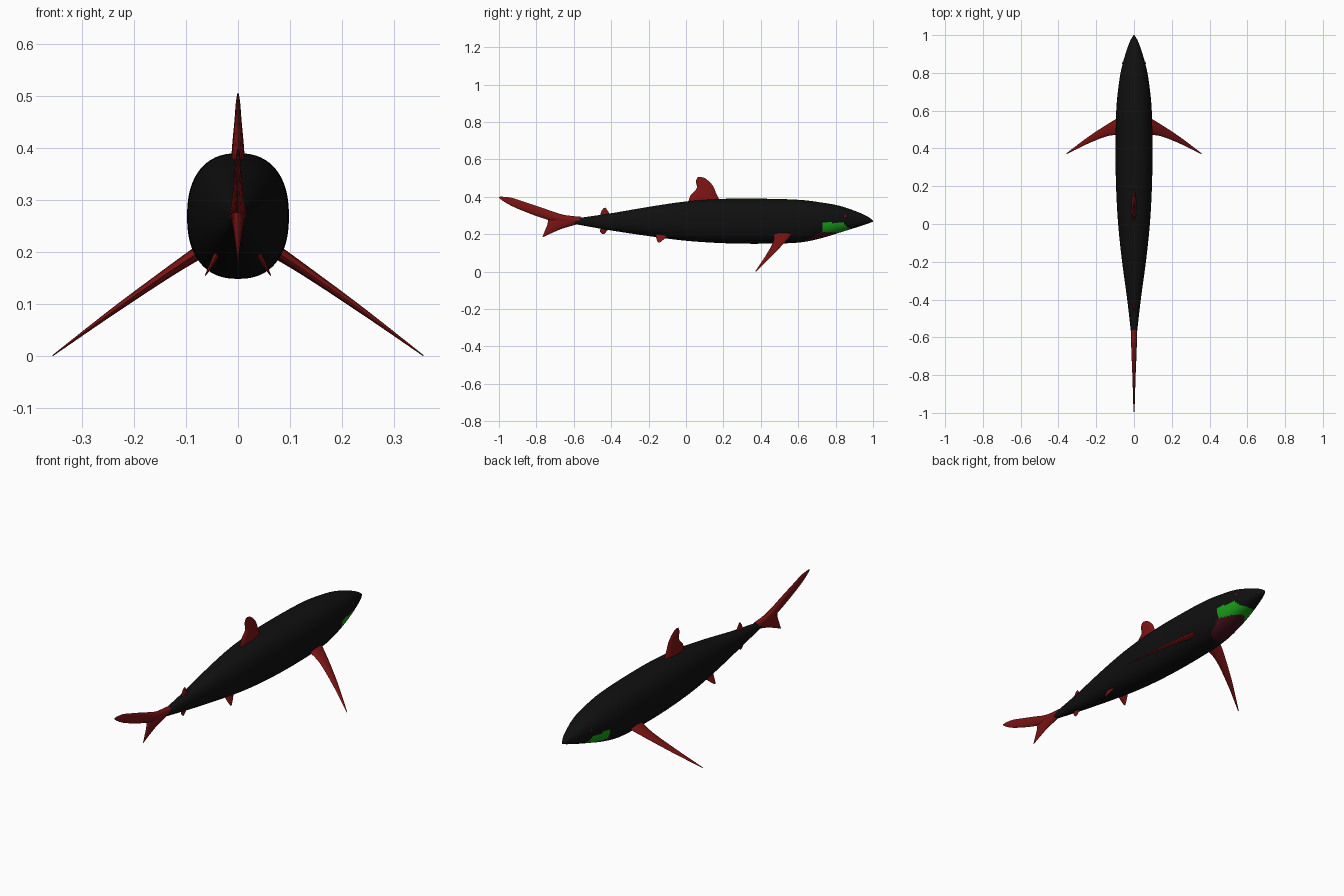
import bpy, bmesh, math
from mathutils import Vector

cube = bpy.data.objects.get("Cube")
if cube:
    bpy.data.objects.remove(cube, do_unlink=True)


def material(name, rgb):
    m = bpy.data.materials.new(name)
    m.use_nodes = True
    m.diffuse_color = (*rgb, 1)
    m.node_tree.nodes["Principled BSDF"].inputs["Base Color"].default_value = (*rgb, 1)
    return m


black = material("black_skin", (.005, .005, .005))
red = material("dark_red_fin", (.2, .007, .007))
maroon = material("maroon_mouth", (.06, .006, .01))
green = material("green_lip", (.01, .35, .01))


def finish(bm, name, mats, angle=40):
    bmesh.ops.recalc_face_normals(bm, faces=bm.faces)
    mesh = bpy.data.meshes.new(name)
    bm.to_mesh(mesh)
    bm.free()
    for m in mats:
        mesh.materials.append(m)
    obj = bpy.data.objects.new(name, mesh)
    bpy.context.collection.objects.link(obj)
    bpy.ops.object.select_all(action="DESELECT")
    obj.select_set(True)
    bpy.context.view_layer.objects.active = obj
    bpy.ops.object.shade_smooth_by_angle(angle=math.radians(angle))
    return obj


def loft(rings):
    """Skin a row of closed rings and cap both ends."""
    bm = bmesh.new()
    rows = [[bm.verts.new(p) for p in ring] for ring in rings]
    count = len(rows[0])
    for a, b in zip(rows, rows[1:]):
        for i in range(count):
            j = (i + 1) % count
            bm.faces.new((a[i], a[j], b[j], b[i]))
    bm.faces.new(rows[0])
    bm.faces.new(rows[-1])
    return bm


def spline(points, steps):
    """Smooth curve through points of any dimension."""
    pts = [points[0], *points, points[-1]]
    out = []
    for a, b, c, d in zip(pts, pts[1:], pts[2:], pts[3:]):
        for s in range(steps):
            t = s / steps
            out.append([q + t / 2 * (r - p + t * (2*p - 5*q + 4*r - u + t * (3*(q - r) + u - p)))
                        for p, q, r, u in zip(a, b, c, d)])
    return out + [list(points[-1])]


# Body: y, top, bottom, half width
stations = [
    (-.6, .283, .255, .013), (-.4, .312, .22, .036), (-.2, .346, .19, .063),
    (0, .375, .165, .084), (.2, .389, .152, .095), (.4, .39, .149, .098),
    (.6, .384, .155, .094), (.72, .37, .178, .083), (.82, .352, .208, .067),
    (.91, .322, .236, .042), (.97, .295, .256, .02), (1, .273, .267, .002)]


def body_ring(y, top, bottom, width, sides=64):
    ring = []
    for i in range(sides):
        a = math.tau * i / sides
        c, s = math.cos(a), math.sin(a)
        x = width * math.copysign(abs(c) ** .85, c)
        z = (top + bottom) / 2 + (top - bottom) / 2 * math.copysign(abs(s) ** .85, s)
        ring.append((x, y, z))
    return ring


bm = loft([body_ring(*s) for s in spline(stations, 12)])
# Mouth colours: a curved lip around the snout, with the jaw behind it
for f in bm.faces:
    x, y, z = f.calc_center_median()
    inner, outer = .83 - 22 * x * x, .885 - 12 * x * x
    if z < .262 and y > .725 and inner < y < outer:
        f.material_index = 2
    elif z < .225 and y <= inner and ((y - .75) / .13) ** 2 + (x / .07) ** 2 < 1:
        f.material_index = 1
finish(bm, "body", [black, maroon, green])


def fin(name, sections, normal=(1, 0, 0), mirror=False):
    """Blade with a lens section; each row holds front edge, back edge, half thickness."""
    n = Vector(normal).normalized()
    flat = [(*a, *b, h) for a, b, h in sections]
    for side in ((1, -1) if mirror else (1,)):
        rings = []
        for row in spline(flat, 5):
            front, back, h = Vector(row[:3]), Vector(row[3:6]), row[6]
            ring = []
            for i in range(12):
                a = math.tau * i / 12
                p = front.lerp(back, (1 - math.cos(a)) / 2) + n * h * math.sin(a)
                ring.append((p.x * side, p.y, p.z))
            rings.append(ring)
        label = ("left_" if side > 0 else "right_") + name if mirror else name
        finish(loft(rings), label, [red])


def upright(rows):
    """Rows of front y, front z, back y, back z, half thickness on the centre line."""
    return [((0, a, b), (0, c, d), h) for a, b, c, d, h in rows]


fin("dorsal_fin", upright([
    (.19, .365, .01, .365, .014), (.165, .41, .025, .408, .011),
    (.143, .46, .057, .445, .007), (.105, .497, .053, .482, .004),
    (.075, .507, .062, .505, .001)]))

fin("tail_upper_lobe", upright([
    (-.56, .293, -.58, .255, .016), (-.66, .305, -.69, .265, .014),
    (-.78, .345, -.755, .282, .01), (-.87, .375, -.835, .31, .007),
    (-.93, .394, -.92, .345, .005), (-.975, .4, -.97, .372, .003),
    (-1, .4, -.998, .392, .001)]))

fin("tail_lower_lobe", upright([
    (-.575, .255, -.62, .295, .015), (-.66, .23, -.725, .285, .011),
    (-.72, .205, -.742, .248, .006), (-.768, .183, -.766, .19, .001)]))

fin("rear_dorsal_fin", upright([
    (-.405, .3, -.455, .295, .008), (-.415, .32, -.455, .318, .005),
    (-.43, .342, -.44, .34, .001)]))

fin("anal_fin", upright([
    (-.41, .235, -.455, .235, .008), (-.425, .215, -.46, .215, .005),
    (-.438, .2, -.445, .2, .001)]))

fin("pectoral_fin", [
    ((.06, .575, .21), (.06, .465, .21), .014),
    ((.13, .535, .164), (.13, .468, .164), .01),
    ((.24, .463, .087), (.24, .427, .087), .006),
    ((.357, .375, .001), (.357, .37, .001), .001)], normal=(.57, 0, .82), mirror=True)

fin("pelvic_fin", [
    ((.032, -.08, .215), (.032, -.165, .215), .007),
    ((.047, -.105, .185), (.047, -.16, .183), .005),
    ((.063, -.14, .155), (.063, -.15, .155), .001)], normal=(.85, 0, .5), mirror=True)

# Eyes
for side, label in ((1, "left_eye"), (-1, "right_eye")):
    bm = bmesh.new()
    bmesh.ops.create_uvsphere(bm, u_segments=16, v_segments=8, radius=.011)
    bmesh.ops.scale(bm, vec=(.5, 1, 1), verts=bm.verts)
    bmesh.ops.translate(bm, vec=(side * .057, .85, .295), verts=bm.verts)
    finish(bm, label, [maroon])
